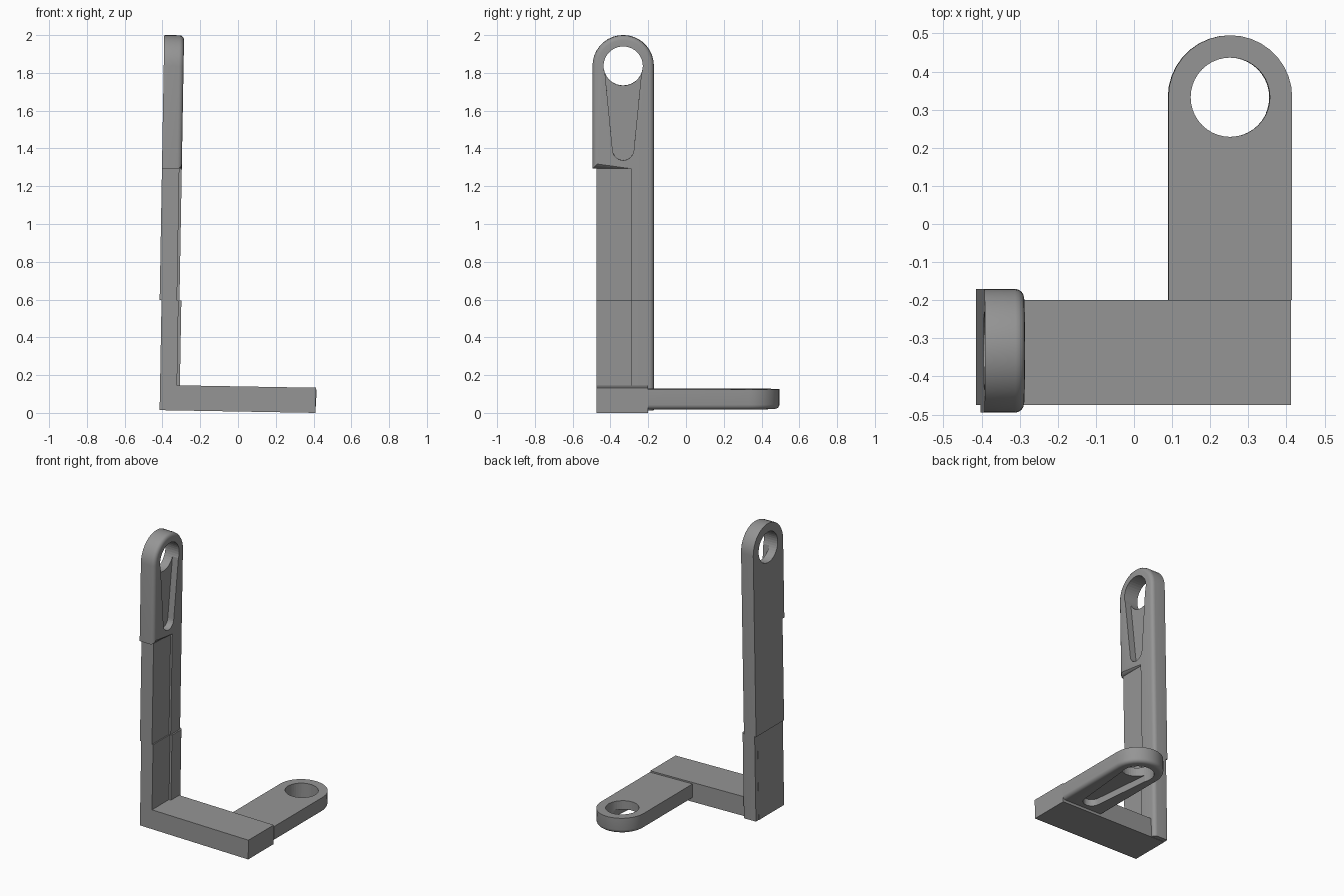
import bpy, bmesh, math

if "Cube" in bpy.data.objects:
    bpy.data.objects.remove(bpy.data.objects["Cube"])

TILT = math.radians(1.0)
C, S = math.cos(TILT), math.sin(TILT)
THICK = 0.105

grey = bpy.data.materials.new("metal_grey")
grey.diffuse_color = (0.3, 0.3, 0.3, 1)
grey.use_nodes = True
grey.node_tree.nodes["Principled BSDF"].inputs["Base Color"].default_value = grey.diffuse_color


def place(u, y, w):
    """Bracket frame (u along the foot, w up the post), leaning one degree."""
    return (-0.415 + u * C + w * S, y, 0.0145 - u * S + w * C)


def prism(name, outline, d0, d1, frame, round_edge=None, radius=0.025):
    """Extrude an outline (a, b) from depth d0 to d1; round chosen rim edges at d1."""
    bm = bmesh.new()
    back = [bm.verts.new(frame(a, b, d0)) for a, b in outline]
    front = [bm.verts.new(frame(a, b, d1)) for a, b in outline]
    bm.faces.new(back)
    bm.faces.new(front)
    n = len(outline)
    rim = []
    for i in range(n):
        j = (i + 1) % n
        bm.faces.new((back[i], back[j], front[j], front[i]))
        if round_edge and round_edge(outline[i], outline[j]):
            rim.append(bm.edges.get((front[i], front[j])))
    bmesh.ops.recalc_face_normals(bm, faces=bm.faces)
    if rim:
        bmesh.ops.bevel(bm, geom=rim, offset=radius, segments=4, profile=0.5, affect='EDGES')
        bmesh.ops.recalc_face_normals(bm, faces=bm.faces)
    mesh = bpy.data.meshes.new(name)
    bm.to_mesh(mesh)
    bm.free()
    mesh.materials.append(grey)
    ob = bpy.data.objects.new(name, mesh)
    bpy.context.collection.objects.link(ob)
    return ob


def arc(ca, cb, r, start, end, n):
    return [(ca + r * math.cos(math.radians(start + (end - start) * i / n)),
             cb + r * math.sin(math.radians(start + (end - start) * i / n)))
            for i in range(n + 1)]


def rect(a0, a1, b0, b1):
    return [(a0, b0), (a1, b0), (a1, b1), (a0, b1)]


def cut(target, cutter):
    cutter.hide_render = True
    cutter.hide_set(True)
    mod = target.modifiers.new(cutter.name, 'BOOLEAN')
    mod.operation = 'DIFFERENCE'
    mod.solver = 'EXACT'
    mod.object = cutter


def eyelet(name, outline, ca, cb, frame, round_edge):
    """Plate with a round eye and a tapered shallow slot running away from it."""
    ob = prism(name, outline, 0, THICK, frame, round_edge)
    hole = arc(ca, cb, 0.104, 0, 360, 40)[:-1]
    cut(ob, prism(name + "_hole_cutter", hole, -0.1, 0.2, frame))
    slot = [(ca + 0.1, cb), (ca - 0.1, cb)] + arc(ca, cb - 0.443, 0.056, 186, 354, 14)
    cut(ob, prism(name + "_slot_cutter", slot, THICK - 0.045, 0.2, frame))
    return ob


def post_frame(a, b, d):          # a = y, b = height, d = towards +x
    return place(d, a, b)


def upper_frame(a, b, d):         # upper post sits slightly back from the lower
    return place(d - 0.01, a, b)


def side_arm_frame(a, b, d):      # a = along foot, b = y, d = downwards
    return place(a, b, 0.123 - d)


def foot_frame(a, b, d):          # a = along foot, b = height, d = y
    return place(a, d, b)


JOINT, STEP = 0.583, 1.28
R = 0.1625

# L-shaped bracket: foot and lower post plate
prism("l_bracket", [(0, 0), (0.825, 0), (0.825, 0.133), (0.09, 0.133), (0.09, JOINT), (0, JOINT)],
      -0.475, -0.2, foot_frame)

# raised rib behind the lower post plate
prism("lower_rib", rect(-0.29, -0.17, 0.001, JOINT), 0.001, THICK, post_frame,
      lambda p, q: p[0] == q[0] == -0.17)

# recessed plate of the upper post
prism("upper_plate", rect(-0.475, -0.29, JOINT, STEP), 0, 0.092, upper_frame)

# upper post: rib running up into the eyelet head
cy, cw = -0.3325, 1.986 - R
post = [(-0.29, JOINT), (cy + R, JOINT)] + arc(cy, cw, R, 0, 180, 18) \
    + [(cy - R, STEP), (-0.29, STEP)]
eyelet("upper_post", post, cy, cw, upper_frame,
       lambda p, q: not (p[1] == q[1] == JOINT or p[0] == q[0] == -0.29))

# side arm with the same eyelet, slot facing down
cu, cb = 0.6655, 0.495 - R
arm = [(cu - R, -0.2), (cu + R, -0.2)] + arc(cu, cb, R, 0, 180, 18)
eyelet("side_arm", arm, cu, cb, side_arm_frame, lambda p, q: not (p[1] == q[1] == -0.2))

# smooth curved walls, keep corners crisp
bpy.ops.object.select_all(action='DESELECT')
for ob in bpy.context.collection.objects:
    if not ob.hide_render:
        ob.select_set(True)
        bpy.context.view_layer.objects.active = ob
bpy.ops.object.shade_smooth_by_angle(angle=math.radians(30))
